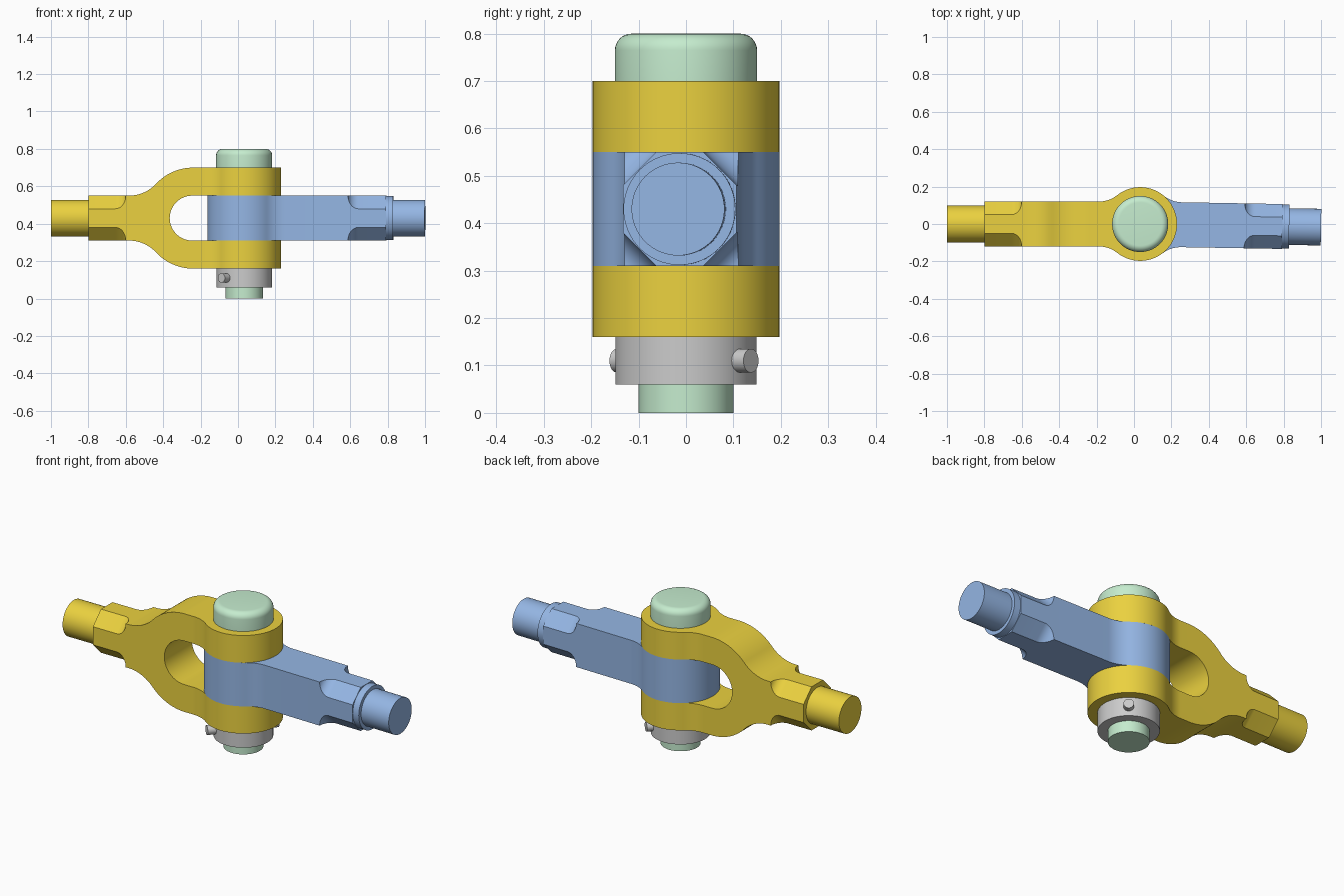
import bpy, bmesh, math
from mathutils import Matrix

if "Cube" in bpy.data.objects:
    bpy.data.objects.remove(bpy.data.objects["Cube"])

PIN_X, AXIS_Z = 0.033, 0.43   # pin axis and rod centre line
HALF = 0.12                   # half width of the square rods
EYE = 0.197                   # radius of the eyes


def arc(cx, cy, r, a0, a1, n):
    return [(cx + r * math.cos(math.radians(a0 + (a1 - a0) * i / n)),
             cy + r * math.sin(math.radians(a0 + (a1 - a0) * i / n))) for i in range(n + 1)]


def finish(bm, name):
    bmesh.ops.remove_doubles(bm, verts=bm.verts, dist=1e-5)
    bmesh.ops.recalc_face_normals(bm, faces=bm.faces)
    me = bpy.data.meshes.new(name)
    bm.to_mesh(me)
    bm.free()
    ob = bpy.data.objects.new(name, me)
    bpy.context.collection.objects.link(ob)
    return ob


def loft(name, rings):
    """Closed solid through matching rings of 3D points."""
    bm = bmesh.new()
    vs = [[bm.verts.new(p) for p in ring] for ring in rings]
    for a, b in zip(vs, vs[1:]):
        for i in range(len(a)):
            j = (i + 1) % len(a)
            bm.faces.new((a[i], a[j], b[j], b[i]))
    bm.faces.new(vs[0])
    bm.faces.new(vs[-1])
    return finish(bm, name)


def cylinder(name, r, p0, p1, axis, n=64):
    """Cylinder from p0 to p1 along a given direction through the origin."""
    rot = axis.normalized().to_track_quat('Z', 'Y').to_matrix()
    return loft(name, [[rot @ Vector((x, y, t)) for x, y in arc(0, 0, r, 0, 360, n)[:-1]]
                       for t in (p0, p1)])


from mathutils import Vector


def boolean(ob, other, op):
    m = ob.modifiers.new(op, 'BOOLEAN')
    m.operation, m.solver, m.object = op, 'EXACT', other
    bpy.context.view_layer.objects.active = ob
    bpy.ops.object.modifier_apply(modifier=m.name)
    bpy.data.objects.remove(other)


def flare(cx, R, r, end):
    """Outline from a bar of half width HALF through a fillet r onto a circle R."""
    h = HALF + r
    dx = math.sqrt((R + r) ** 2 - h ** 2)
    a = math.degrees(math.atan2(h, -dx))
    return arc(cx - dx, h, r, -90, a - 180, 16) + arc(cx, 0, R, a, end, 32)[1:]


def mirrored(half):
    return half + [(x, -y) for x, y in reversed(half) if abs(y) > 1e-6]


def plan_solid(x0, hz):
    """Top-view outline of a bar ending in a round eye."""
    pts = mirrored([(x0, HALF)] + flare(0, EYE, 0.16, 0))
    return loft('plan', [[(x, y, z) for x, y in pts] for z in (-hz, hz)])


def octagon_rod(x0, x1):
    """Square bar with milled corners that run out in a fillet at x1."""
    rings = []
    stations = [(x0, 0.07)] + [(x1 - 0.055 + 0.055 * math.sin(t), 0.07 * math.cos(t))
                               for t in [i * math.pi / 20 for i in range(11)]]
    for x, c in stations:
        a, b = HALF, HALF - c
        rings.append([(x, y, z) for y, z in ((a, b), (b, a), (-b, a), (-a, b),
                                             (-a, -b), (-b, -a), (b, -a), (a, -b))])
    return loft('octagon', rings)


def place(ob, color=None, angle=0, z=AXIS_Z):
    ob.data.transform(Matrix.Translation((PIN_X, 0, z)) @ Matrix.Rotation(math.radians(angle), 4, 'Z'))
    if color:
        mat = bpy.data.materials.new(ob.name + '_paint')
        mat.diffuse_color = (*color, 1)
        mat.use_nodes = True
        mat.node_tree.nodes["Principled BSDF"].inputs["Base Color"].default_value = mat.diffuse_color
        ob.data.materials.clear()
        ob.data.materials.append(mat)
    bpy.ops.object.select_all(action='DESELECT')
    ob.select_set(True)
    bpy.context.view_layer.objects.active = ob
    bpy.ops.object.shade_smooth_by_angle(angle=math.radians(30))


X, Z = Vector((1, 0, 0)), Vector((0, 0, 1))

# Fork: side outline with slot, trimmed by the top-view outline
side = mirrored([(-0.633, HALF)] + flare(-0.273, 0.27, 0.2, 90) + [(0.25, 0.27), (0.25, HALF)]
                + arc(-0.278, 0, HALF, 90, 180, 16))
fork = loft('fork', [[(x, y, z) for x, z in side] for y in (-0.3, 0.3)])
boolean(fork, plan_solid(-0.633, 0.4), 'INTERSECT')
boolean(fork, octagon_rod(-0.833, -0.633), 'UNION')
boolean(fork, cylinder('neck', 0.098, -1.033, -0.75, X), 'UNION')
boolean(fork, cylinder('bore', 0.1, -0.5, 0.5, Z), 'DIFFERENCE')
place(fork, (0.83, 0.64, 0.05))

# Eye rod: built the same way, turned to face the other side
rod = plan_solid(-0.557, HALF)
rod.name = 'eye_rod'
boolean(rod, octagon_rod(-0.76, -0.557), 'UNION')
boolean(rod, cylinder('shoulder', 0.118, -0.797, -0.7, X), 'UNION')
boolean(rod, cylinder('neck', 0.098, -0.967, -0.72, X), 'UNION')
boolean(rod, cylinder('bore', 0.1, -0.5, 0.5, Z), 'DIFFERENCE')
place(rod, (0.3, 0.47, 0.78), 179)

# Pin with rounded head
profile = [(0.1, 0), (0.1, 0.7), (0.15, 0.7)] + arc(0.115, 0.765, 0.035, 0, 90, 8)
pin = loft('pin', [[(x, y, z) for x, y in arc(0, 0, r, 0, 360, 64)[:-1]] for r, z in profile])
place(pin, (0.56, 0.84, 0.62), z=0)

# Collar and its cross pin
place(cylinder('collar', 0.149, 0.06, 0.16, Z), z=0)
a = math.radians(50)
place(cylinder('cross_pin', 0.025, -0.19, 0.179, Vector((math.cos(a), math.sin(a), 0)), 32), z=0.11)
